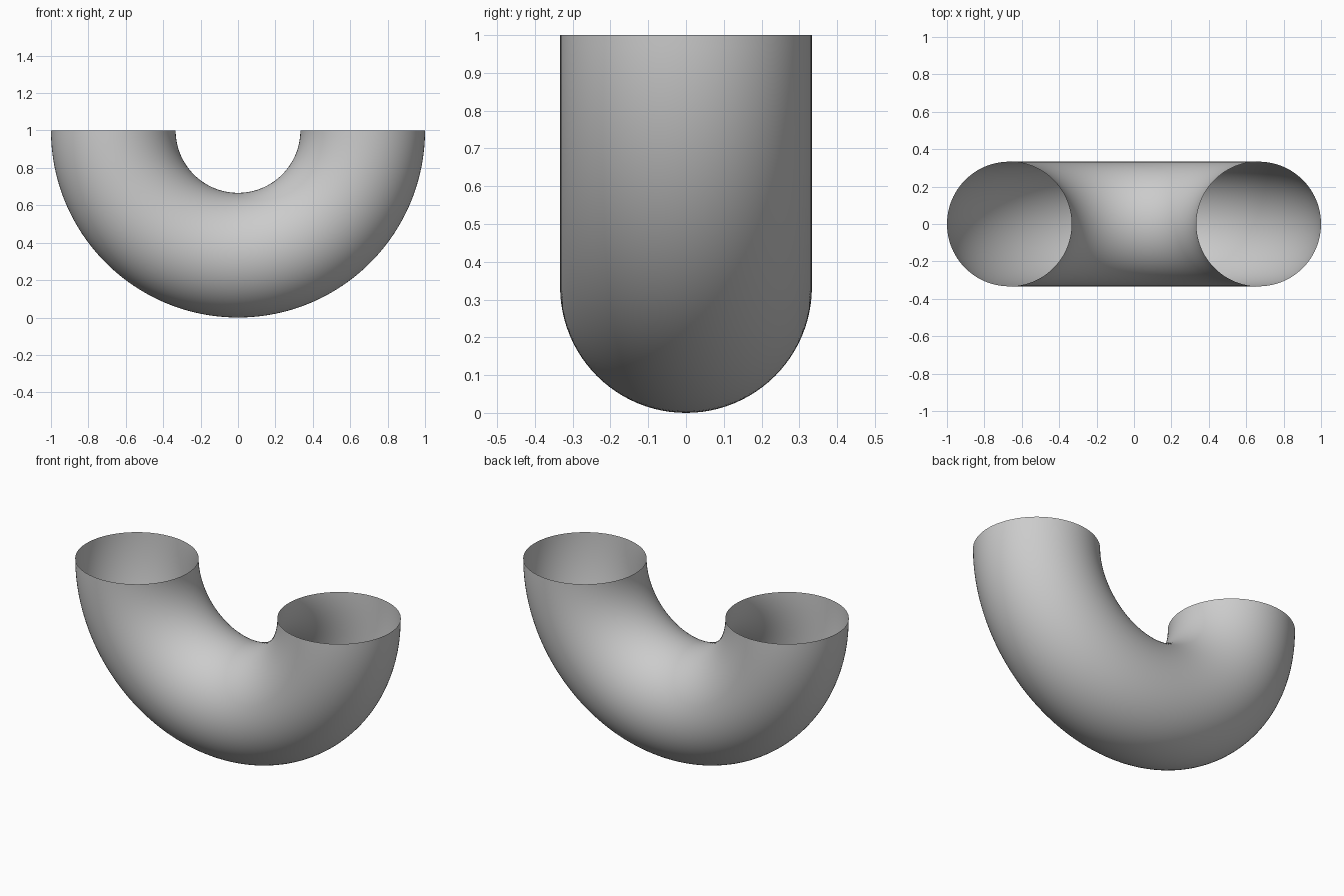
import bpy
import bmesh
from math import cos, sin, pi

if "Cube" in bpy.data.objects:
    bpy.data.objects.remove(bpy.data.objects["Cube"])

BEND_RADIUS = 2 / 3
TUBE_RADIUS = 1 / 3
BEND_STEPS = 96
TUBE_SIDES = 96

# Plain grey surface
grey = bpy.data.materials.new("grey")
grey.use_nodes = True
colour = (0.6, 0.6, 0.6, 1)
grey.diffuse_color = colour
grey.node_tree.nodes["Principled BSDF"].inputs["Base Color"].default_value = colour


def ring(bm, angle):
    """One circular section of the tube at an angle along the bend."""
    verts = []
    for i in range(TUBE_SIDES):
        a = 2 * pi * i / TUBE_SIDES
        reach = BEND_RADIUS + TUBE_RADIUS * cos(a)
        verts.append(bm.verts.new((reach * cos(angle),
                                   TUBE_RADIUS * sin(a),
                                   1 + reach * sin(angle))))
    return verts


# Half-circle pipe bend, open at both upper ends
bm = bmesh.new()
rings = [ring(bm, pi + pi * s / BEND_STEPS) for s in range(BEND_STEPS + 1)]
for near, far in zip(rings, rings[1:]):
    for i in range(TUBE_SIDES):
        j = (i + 1) % TUBE_SIDES
        face = bm.faces.new((near[i], near[j], far[j], far[i]))
        face.smooth = True
bm.normal_update()

# Make the normals point away from the tube's centre line
sample = bm.faces[:][0]
centre = sum((v.co for v in rings[0]), rings[0][0].co * 0) / TUBE_SIDES
if sample.normal.dot(sample.calc_center_median() - centre) < 0:
    bmesh.ops.reverse_faces(bm, faces=bm.faces[:])

mesh = bpy.data.meshes.new("pipe_bend")
bm.to_mesh(mesh)
bm.free()
mesh.materials.append(grey)
pipe = bpy.data.objects.new("pipe_bend", mesh)
bpy.context.collection.objects.link(pipe)
